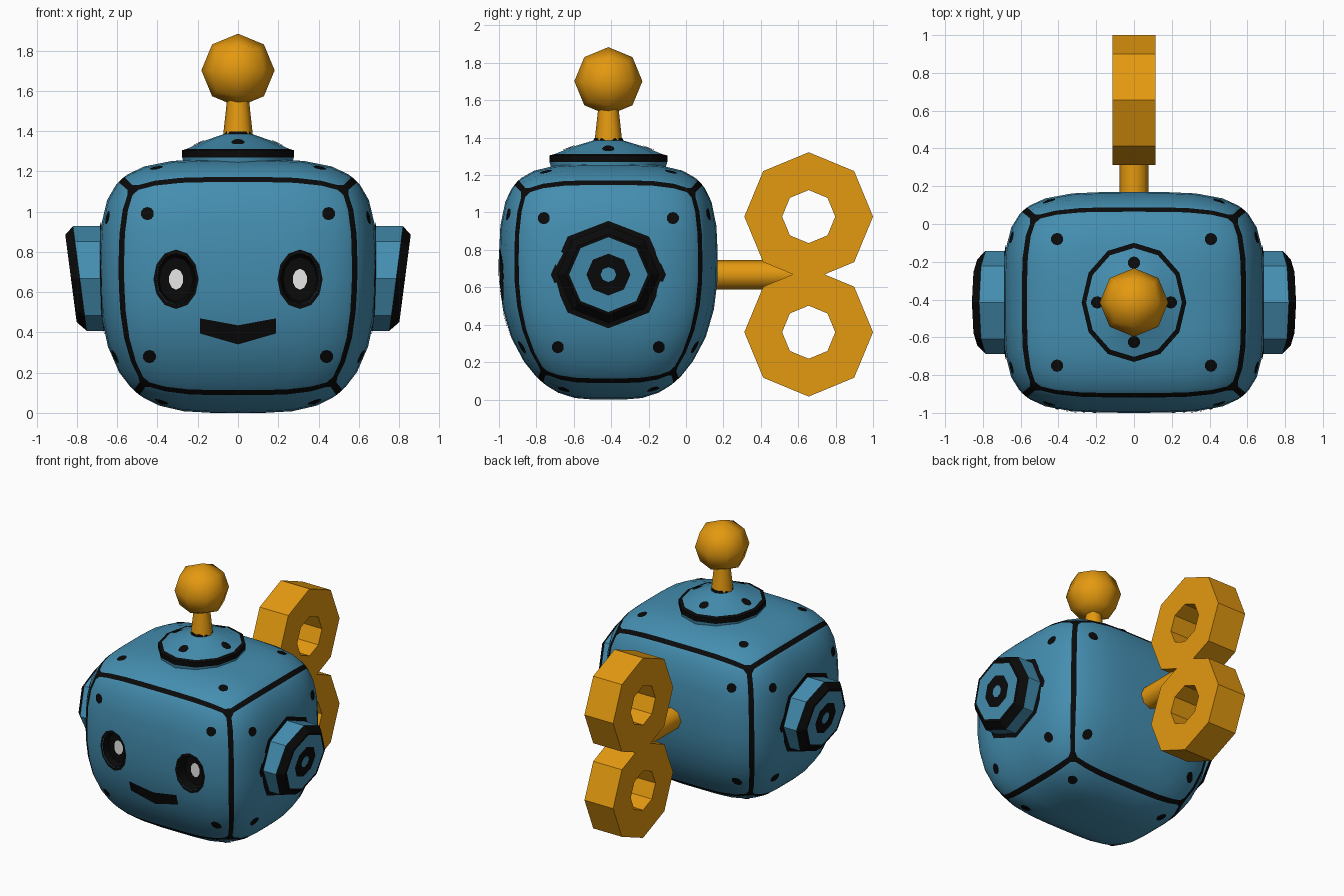
import bpy, bmesh, math
from mathutils import Vector
from mathutils.bvhtree import BVHTree

if "Cube" in bpy.data.objects:
    bpy.data.objects.remove(bpy.data.objects["Cube"])

CY, CZ = -0.415, 0.63          # centre of the head


def material(name, rgb):
    m = bpy.data.materials.new(name)
    m.diffuse_color = (*rgb, 1)
    m.use_nodes = True
    m.node_tree.nodes["Principled BSDF"].inputs["Base Color"].default_value = m.diffuse_color
    return m


BLUE = material("steel_blue", (0.058, 0.27, 0.434))
BLACK = material("black", (0.003, 0.003, 0.003))
GOLD = material("gold", (0.775, 0.319, 0.005))
WHITE = material("white", (0.8, 0.8, 0.8))


def finish(name, bm, mats, angle=None, recalc=True):
    bmesh.ops.remove_doubles(bm, verts=bm.verts[:], dist=1e-5)
    if recalc:
        bmesh.ops.recalc_face_normals(bm, faces=bm.faces[:])
    me = bpy.data.meshes.new(name)
    bm.to_mesh(me)
    bm.free()
    for m in mats:
        me.materials.append(m)
    ob = bpy.data.objects.new(name, me)
    bpy.context.collection.objects.link(ob)
    if angle:
        smooth(ob, angle)
    return ob


def activate(ob):
    bpy.ops.object.select_all(action='DESELECT')
    ob.select_set(True)
    bpy.context.view_layer.objects.active = ob


def smooth(ob, angle):
    activate(ob)
    bpy.ops.object.shade_smooth_by_angle(angle=math.radians(angle))


def circle(n, rx=1, ry=None, cx=0, cy=0):
    ry = rx if ry is None else ry
    return [(cx + rx * math.sin(2 * math.pi * i / n),
             cy + ry * math.cos(2 * math.pi * i / n)) for i in range(n)]


def lathe(name, prof, n, place, mats, cols=None, angle=None):
    """Turned shape: prof is (height, radius), place maps (h, a, b) to space."""
    bm = bmesh.new()
    rings = [[bm.verts.new(place(h, a, b)) for a, b in circle(n, r)] for h, r in prof]
    for k in range(len(rings) - 1):
        for i in range(n):
            j = (i + 1) % n
            f = bm.faces.new((rings[k][i], rings[k][j], rings[k + 1][j], rings[k + 1][i]))
            f.material_index = cols[k] if cols else 0
    return finish(name, bm, mats, angle)


def tree(ob):
    return BVHTree.FromPolygons([v.co.copy() for v in ob.data.vertices],
                                [tuple(p.vertices) for p in ob.data.polygons])


def drape(name, bvh, axis, s, outer, inner, mat, closed=True, rows=2):
    """Thin painted plate between two outlines, dropped onto a surface along an axis."""
    others = [k for k in range(3) if k != axis]
    d = Vector((0, 0, 0))
    d[axis] = -s
    bm = bmesh.new()

    def drop(p):
        o = Vector((0, 0, 0))
        o[others[0]], o[others[1]], o[axis] = p[0], p[1], 5 * s
        loc, nor, _, _ = bvh.ray_cast(o, d)
        return bm.verts.new(loc - d * 0.005)
    grid = [[drop((a[0] + (b[0] - a[0]) * k / rows, a[1] + (b[1] - a[1]) * k / rows))
             for a, b in zip(outer, inner)] for k in range(rows + 1)]
    n = len(outer)
    for k in range(rows):
        for i in range(n if closed else n - 1):
            j = (i + 1) % n
            f = bm.faces.new((grid[k][i], grid[k][j], grid[k + 1][j], grid[k + 1][i]))
            f.normal_update()
            if f.normal.dot(d) > 0:
                f.normal_flip()
    return finish(name, bm, [mat], 40, recalc=False)


def dot(name, bvh, axis, s, x, y, r=0.033, ry=None, mat=BLACK):
    drape(name, bvh, axis, s, circle(10, r, ry, x, y), [(x, y)] * 10, mat, rows=1)


# Head: a rounded cube, narrower at the bottom, with black seams along its edges
def skin(axis, s, u, v):
    p = Vector((0, 0, 0))
    p[axis], p[(axis + 1) % 3], p[(axis + 2) % 3] = s, u, v
    q = p / sum(c ** 4 for c in p) ** 0.25
    z = CZ + 0.63 * q.z
    t = max(0, (0.7 - z) / 0.7) ** 2
    return Vector((0.69 * q.x * (1 - 0.18 * t), CY + 0.585 * q.y * (1 - 0.36 * t), z))


half = [0.24, 0.48, 0.72, 0.90, 0.954, 1]
U = [-h for h in reversed(half)] + [0] + half
last = len(U) - 2
bm = bmesh.new()
for axis in range(3):
    for s in (-1, 1):
        for i in range(last + 1):
            for j in range(last + 1):
                uv = [(U[i], U[j]), (U[i + 1], U[j]), (U[i + 1], U[j + 1]), (U[i], U[j + 1])]
                c = [bm.verts.new(skin(axis, s, *w)) for w in uv]
                if i in (1, last - 1) and j in (1, last - 1):   # seam corner fillet
                    k = max(range(4), key=lambda m: abs(uv[m][0]) + abs(uv[m][1]))
                    bm.faces.new((c[k - 1], c[k], c[(k + 1) % 4])).material_index = 1
                    bm.faces.new((c[(k + 1) % 4], c[(k + 2) % 4], c[k - 1]))
                else:
                    f = bm.faces.new(c)
                    f.material_index = int(i in (0, last) or j in (0, last))
head = finish("head", bm, [BLUE, BLACK])
head_tree = tree(head)

# Eyes: black rims, sunken sockets and white pupils
EX, EZ, RX, RZ = 0.308, 0.664, 0.105, 0.138
for s in (-1, 1):
    drape("eye_rim", head_tree, 1, -1, circle(12, RX * 1.07, RZ * 1.07, s * EX, EZ),
          circle(12, RX * 0.92, RZ * 0.92, s * EX, EZ), BLACK, rows=1)
    cutter = lathe("socket_cutter", [(-1.1, 0), (-1.1, 1.15), (-0.925, 0.8), (-0.925, 0)], 12,
                   lambda h, a, b: (s * EX + a * RX, h, EZ + b * RZ), [BLUE, BLACK], [1, 1, 1])
    cutter.hide_render = True
    mod = head.modifiers.new("socket", 'BOOLEAN')
    mod.operation, mod.solver, mod.object = 'DIFFERENCE', 'EXACT', cutter
    activate(head)
    bpy.ops.object.modifier_apply(modifier=mod.name)
    bpy.data.objects.remove(cutter)
smooth(head, 40)
socket_tree = tree(head)
for s in (-1, 1):
    dot("pupil", socket_tree, 1, -1, s * EX, EZ, 0.036, 0.052, WHITE)

# Mouth: a shallow V-shaped smile
xs = [-0.19 + 0.38 * i / 8 for i in range(9)]
drape("mouth", head_tree, 1, -1, [(x, 0.435 + 0.035 * abs(x) / 0.19) for x in xs],
      [(x, 0.34 + 0.055 * abs(x) / 0.19) for x in xs], BLACK, closed=False)

# Rivets near every corner of every side
for sx in (-1, 1):
    for s in (-1, 1):
        for z, fx, sy in ((0.99, 0.45, 0.345), (0.28, 0.44, 0.27)):
            dot("face_rivet", head_tree, 1, s, sx * fx, z)
            dot("side_rivet", head_tree, 0, s, CY + sx * sy, z - 0.02 * (z > 0.5))
        dot("top_rivet", head_tree, 2, 1, sx * 0.407, CY + s * 0.335)
        dot("bottom_rivet", head_tree, 2, -1, sx * 0.38, CY + s * 0.24)

# Ears: octagonal discs leaning outwards at the top, with a black ring on the head
for s in (-1, 1):
    drape("ear_ring", head_tree, 0, s, circle(8, 0.308, 0.287, CY, 0.668),
          circle(8, 0.26, 0.245, CY, 0.668), BLACK)
    lathe("ear", [(0.55, 0), (0.55, 0.26), (0.786, 0.26), (0.83, 0.217), (0.83, 0.20),
                  (0.83, 0.112), (0.83, 0.04), (0.83, 0)], 8,
          lambda h, a, b: (s * (h + 0.13 * b), CY + 1.05 * a, 0.668 + b),
          [BLUE, BLACK], [0, 0, 1, 1, 0, 1, 0])

# Top cap: low dome with a black rim and four rivets
cap = lathe("top_cap", [(1.22, 0), (1.22, 0.30), (1.27, 0.315), (1.305, 0.315), (1.312, 0.288),
                        (1.352, 0.19), (1.385, 0.08), (1.398, 0.075), (1.398, 0)], 12,
            lambda h, a, b: (a * 0.88, CY + b, h), [BLUE, BLACK], [0, 0, 1, 1, 0, 0, 1, 1], 35)
cap_tree = tree(cap)
for dx, dy in ((0.195, 0), (-0.195, 0), (0, 0.21), (0, -0.21)):
    dot("cap_rivet", cap_tree, 2, 1, dx, CY + dy, 0.033)

# Antenna: tapered stalk and a coarse ball made from a subdivided cube
lathe("antenna_stalk", [(1.37, 0), (1.37, 0.075), (1.57, 0.053), (1.57, 0)], 8,
      lambda h, a, b: (a, CY + b, h), [GOLD], angle=60)
bm = bmesh.new()
bmesh.ops.create_cube(bm, size=2)
bmesh.ops.subdivide_edges(bm, edges=bm.edges[:], cuts=1, use_grid_fill=True)
for v in bm.verts:
    v.co = v.co.normalized() * 0.182 + Vector((0, CY, 1.702))
finish("antenna_ball", bm, [GOLD], 80)

# Wind-up key: shaft and a figure-eight handle of two octagonal rings
lathe("key_shaft", [(0.05, 0), (0.05, 0.078), (0.62, 0.078), (0.62, 0)], 8,
      lambda h, a, b: (a, h, 0.667 + b), [GOLD], angle=60)
T, KY, KZ, WAIST = 0.115, 0.656, 0.978, 0.669
bm = bmesh.new()
loops = [[bm.verts.new((x, KY + a, KZ + b)) for a, b in circle(8, r)]
         for x, r in ((-T, 0.344), (T, 0.344), (T, 0.142), (-T, 0.142))]
for k in range(4):
    A, B = loops[k], loops[(k + 1) % 4]
    for i in range(8):
        j = (i + 1) % 8
        bm.faces.new((A[i], A[j], B[j], B[i]))
bmesh.ops.recalc_face_normals(bm, faces=bm.faces[:])
bmesh.ops.bisect_plane(bm, geom=bm.verts[:] + bm.edges[:] + bm.faces[:],
                       plane_co=(0, 0, WAIST), plane_no=(0, 0, 1), clear_inner=True)
for v in bm.verts:
    v.co.z -= WAIST
key = finish("key_handle", bm, [GOLD], recalc=False)
key.location.z = WAIST
mirror = key.modifiers.new("mirror", 'MIRROR')
mirror.use_axis = (False, False, True)
